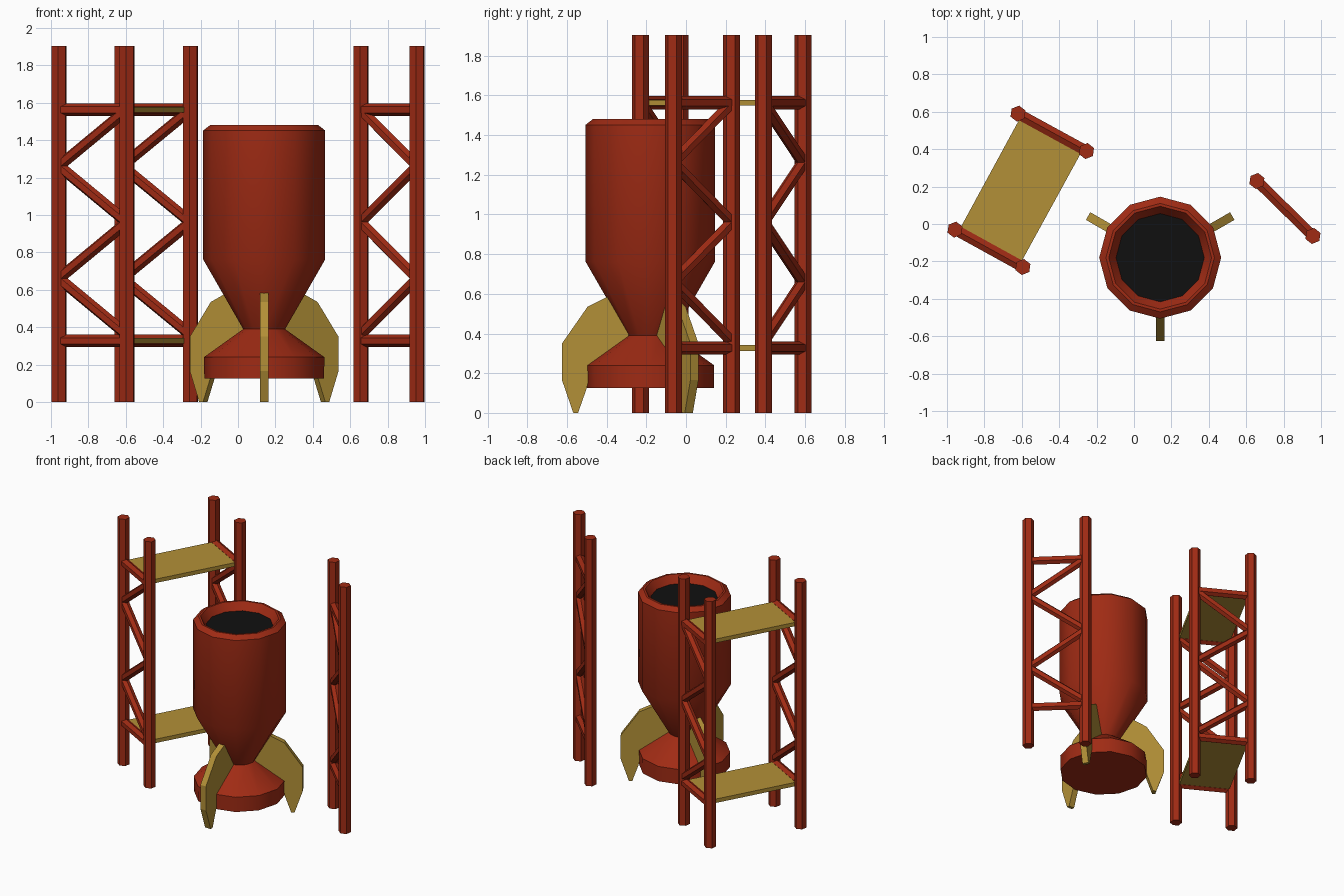
import bpy, bmesh, math
from mathutils import Vector, Matrix

if "Cube" in bpy.data.objects:
    bpy.data.objects.remove(bpy.data.objects["Cube"])


def material(name, rgb):
    m = bpy.data.materials.new(name)
    m.diffuse_color = (*rgb, 1)
    m.use_nodes = True
    m.node_tree.nodes["Principled BSDF"].inputs["Base Color"].default_value = m.diffuse_color
    return m


RED = material("red_paint", (0.35, 0.024, 0.007))
GOLD = material("gold_paint", (0.45, 0.28, 0.038))
BLACK = material("black", (0.005, 0.005, 0.005))


def finish(name, bm, mat):
    bmesh.ops.recalc_face_normals(bm, faces=bm.faces[:])
    me = bpy.data.meshes.new(name)
    bm.to_mesh(me)
    bm.free()
    me.materials.append(mat)
    ob = bpy.data.objects.new(name, me)
    bpy.context.collection.objects.link(ob)
    return ob


def smooth(ob, angle):
    bpy.ops.object.select_all(action='DESELECT')
    bpy.context.view_layer.objects.active = ob
    ob.select_set(True)
    bpy.ops.object.shade_smooth_by_angle(angle=math.radians(angle))


def lathe(name, profile, centre, mat, sides=12):
    """Stack rings of (radius, z) and cap both ends."""
    bm = bmesh.new()
    rings = []
    for r, z in profile:
        rings.append([bm.verts.new((centre[0] + r * math.cos(2 * math.pi * i / sides),
                                    centre[1] + r * math.sin(2 * math.pi * i / sides), z))
                      for i in range(sides)])
    for a, b in zip(rings, rings[1:]):
        for i in range(sides):
            j = (i + 1) % sides
            bm.faces.new((a[i], a[j], b[j], b[i]))
    bm.faces.new(rings[0])
    bm.faces.new(rings[-1])
    return finish(name, bm, mat)


def rod(name, a, b, radius, spin=0):
    """Six-sided rod between two points."""
    a, b = Vector(a), Vector(b)
    d = b - a
    rot = d.to_track_quat('Z', 'Y').to_matrix().to_4x4()
    bm = bmesh.new()
    bmesh.ops.create_cone(bm, cap_ends=True, segments=6, radius1=radius, radius2=radius,
                          depth=d.length,
                          matrix=Matrix.Translation((a + b) / 2) @ rot @ Matrix.Rotation(spin, 4, 'Z'))
    return finish(name, bm, RED)


def slab(name, outline, offset, mat):
    """Extrude a flat outline of 3D points by an offset."""
    bm = bmesh.new()
    off = Vector(offset)
    f = bm.faces.new([bm.verts.new(Vector(p) - off / 2) for p in outline])
    ext = bmesh.ops.extrude_face_region(bm, geom=[f])
    bmesh.ops.translate(bm, vec=off, verts=[g for g in ext["geom"] if isinstance(g, bmesh.types.BMVert)])
    return finish(name, bm, mat)


# Rocket body: skirt, waist, flared cone, barrel and bevelled open rim
C = (0.14, -0.18)
body = lathe("rocket_body",
             [(0.32, 0.125), (0.322, 0.24), (0.112, 0.39), (0.326, 0.762), (0.326, 1.452),
              (0.29, 1.48), (0.275, 1.48), (0.235, 1.42)], C, RED)
smooth(body, 30.2)
lathe("rocket_opening", [(0.236, 1.40), (0.236, 1.422)], C, BLACK)

# Three fins around the body
FIN = [(0.11, 0.36), (0.11, 0.575), (0.205, 0.59), (0.316, 0.535), (0.445, 0.35),
       (0.445, 0.165), (0.388, 0), (0.364, 0), (0.32, 0.125), (0.30, 0.22)]
for i, deg in enumerate((-90, 30, 150)):
    t = math.radians(deg)
    u = Vector((math.cos(t), math.sin(t), 0))
    pts = [Vector((*C, z)) + u * r for r, z in FIN]
    slab(f"fin_{i + 1}", pts, Vector((-u.y, u.x, 0)) * 0.047, GOLD)

# Lattice frames: two columns, two rails and a zigzag starting at the first column's top
TOP, LOW = 1.563, 0.327
FRAMES = {
    "left_front": ((-0.594, -0.23), (-0.957, -0.03)),
    "left_back": ((-0.254, 0.39), (-0.62, 0.59)),
    "right": ((0.657, 0.23), (0.957, -0.064)),
}
for name, (p, q) in FRAMES.items():
    for k, c in enumerate((p, q)):
        rod(f"{name}_column_{k + 1}", (*c, 0), (*c, 1.905), 0.0432, math.radians(-8))
    for label, z in (("upper", TOP), ("lower", LOW)):
        rod(f"{name}_{label}_rail", (*p, z), (*q, z), 0.033)
    nodes = [(*(p, q)[k % 2], TOP + (0.36 - TOP) * k / 4) for k in range(5)]
    for k in range(4):
        rod(f"{name}_brace_{k + 1}", nodes[k], nodes[k + 1], 0.031)

# Platforms spanning the two left frames
for label, z in (("upper", TOP), ("lower", LOW)):
    corners = []
    for key, order in (("left_front", (0, 1)), ("left_back", (1, 0))):
        ends = [Vector((*FRAMES[key][k], z)) for k in order]
        corners += [ends[0].lerp(ends[1], 0.05), ends[0].lerp(ends[1], 0.95)]
    slab(f"{label}_platform", corners, (0, 0, 0.03), GOLD)
